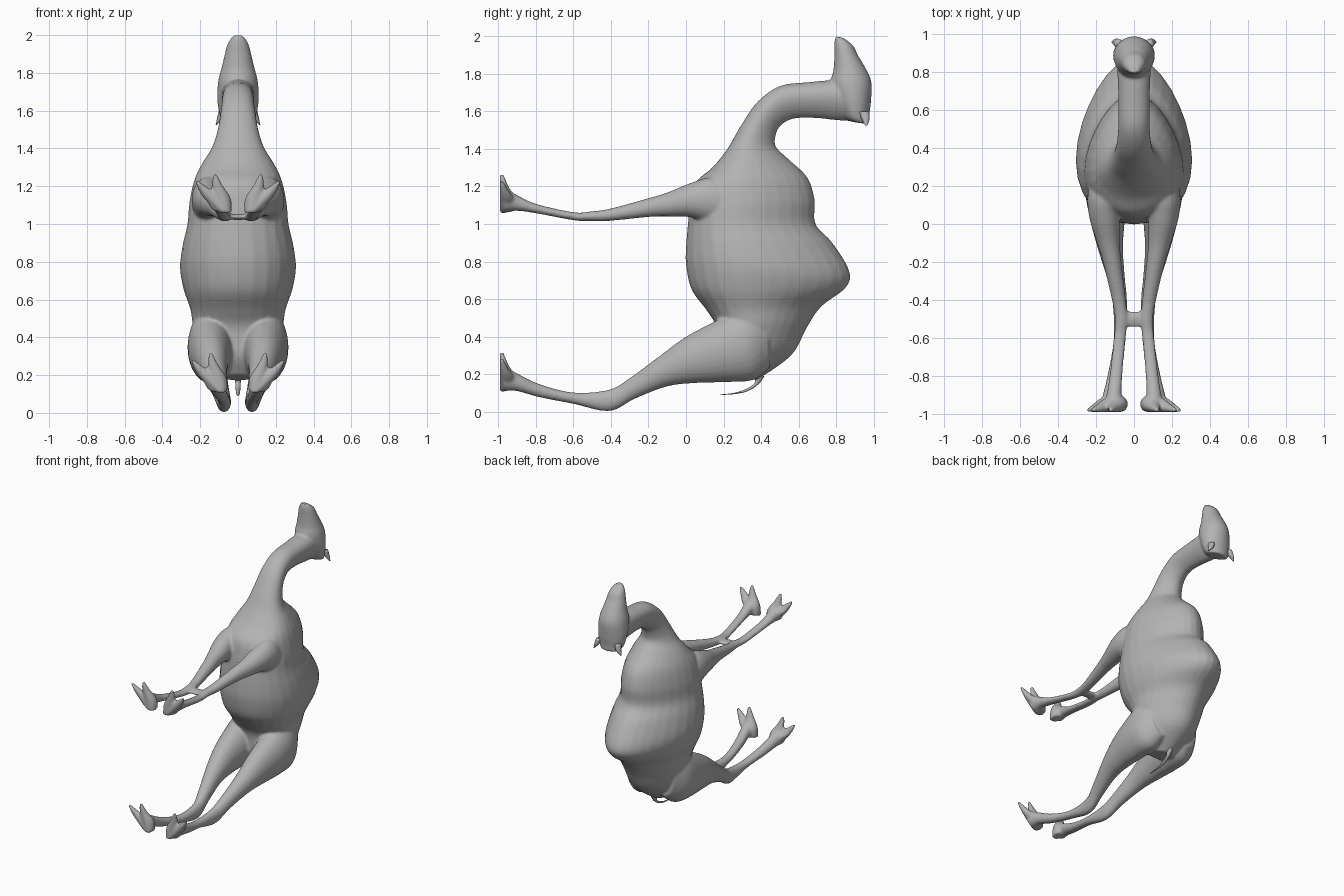
import bpy, bmesh, math
from mathutils import Vector

cube = bpy.data.objects.get("Cube")
if cube:
    bpy.data.objects.remove(cube, do_unlink=True)

grey = bpy.data.materials.new("plain grey")
grey.use_nodes = True
grey.diffuse_color = (0.45, 0.45, 0.45, 1)
bsdf = grey.node_tree.nodes["Principled BSDF"]
bsdf.inputs["Base Color"].default_value = (0.45, 0.45, 0.45, 1)
bsdf.inputs["Roughness"].default_value = 0.7


def spline(rows, steps):
    """Catmull-Rom interpolation of section rows."""
    out = []
    n = len(rows)
    for i in range(n - 1):
        p = [rows[max(i - 1, 0)], rows[i], rows[i + 1], rows[min(i + 2, n - 1)]]
        for s in range(steps):
            t = s / steps
            out.append([0.5 * (2 * b + (c - a) * t + (2 * a - 5 * b + 4 * c - d) * t * t
                               + (3 * b - a - 3 * c + d) * t ** 3)
                        for a, b, c, d in zip(*p)])
    out.append(list(rows[-1]))
    return out


def loft(bm, rows, side=1, shift=(0, 0), egg=0.0, steps=5, sides=28):
    """Skin ellipses; a row is y1, z1, y2, z2 (ends in the side plane), x centre, x half width."""
    rings = []
    for y1, z1, y2, z2, xc, hx in spline(rows, steps):
        ring = []
        for k in range(sides):
            a = 2 * math.pi * k / sides
            s = math.sin(a)
            x = xc + shift[0] + hx * math.cos(a) * (1 - egg * s)
            y = (y1 + y2) / 2 + (y2 - y1) / 2 * s
            z = (z1 + z2) / 2 + (z2 - z1) / 2 * s + shift[1]
            ring.append(bm.verts.new((side * x, y, z)))
        rings.append(ring)
    faces = [bm.faces.new(rings[0]), bm.faces.new(rings[-1])]
    for r, q in zip(rings, rings[1:]):
        for k in range(sides):
            j = (k + 1) % sides
            faces.append(bm.faces.new((r[k], r[j], q[j], q[k])))
    bmesh.ops.recalc_face_normals(bm, faces=faces)


def finish(bm, name):
    me = bpy.data.meshes.new(name)
    bm.to_mesh(me)
    bm.free()
    me.materials.append(grey)
    for p in me.polygons:
        p.use_smooth = True
    ob = bpy.data.objects.new(name, me)
    bpy.context.collection.objects.link(ob)
    return ob


# Trunk with hump, then the curved neck
trunk = [
    (0.22, 0.20, 0.38, 0.17, 0, 0.09),
    (0.17, 0.30, 0.56, 0.30, 0, 0.19),
    (0.16, 0.45, 0.645, 0.45, 0, 0.23),
    (0.11, 0.54, 0.72, 0.56, 0, 0.245),
    (0.03, 0.65, 0.85, 0.66, 0, 0.28),
    (0.0, 0.78, 0.87, 0.75, 0, 0.298),
    (0.0, 0.88, 0.78, 0.90, 0, 0.285),
    (0.01, 1.0, 0.69, 1.0, 0, 0.26),
    (0.02, 1.1, 0.685, 1.13, 0, 0.25),
    (0.05, 1.22, 0.645, 1.25, 0, 0.225),
    (0.14, 1.3, 0.54, 1.35, 0, 0.185),
    (0.22, 1.4, 0.48, 1.41, 0, 0.135),
    (0.29, 1.52, 0.475, 1.46, 0, 0.105),
    (0.38, 1.65, 0.50, 1.52, 0, 0.088),
    (0.50, 1.735, 0.57, 1.56, 0, 0.08),
    (0.65, 1.755, 0.68, 1.565, 0, 0.08),
    (0.80, 1.765, 0.83, 1.55, 0, 0.085),
    (0.90, 1.74, 0.92, 1.55, 0, 0.08),
]
head = [
    (0.88, 1.545, 0.975, 1.53, 0, 0.075),
    (0.84, 1.57, 0.975, 1.57, 0, 0.095),
    (0.80, 1.66, 0.985, 1.65, 0, 0.11),
    (0.77, 1.75, 0.987, 1.76, 0, 0.105),
    (0.785, 1.82, 0.945, 1.85, 0, 0.085),
    (0.79, 1.90, 0.915, 1.90, 0, 0.07),
    (0.79, 1.96, 0.89, 1.95, 0, 0.055),
    (0.795, 2.0, 0.84, 1.99, 0, 0.03),
]
rear_leg = [
    (0.42, 0.60, 0.45, 0.24, 0.12, 0.09),
    (0.30, 0.56, 0.36, 0.17, 0.14, 0.122),
    (0.17, 0.49, 0.22, 0.158, 0.145, 0.117),
    (0.0, 0.40, 0.05, 0.153, 0.14, 0.092),
    (-0.15, 0.29, -0.10, 0.135, 0.125, 0.067),
    (-0.30, 0.18, -0.27, 0.07, 0.095, 0.047),
    (-0.41, 0.118, -0.41, 0.003, 0.075, 0.038),
    (-0.60, 0.103, -0.60, 0.042, 0.075, 0.032),
    (-0.78, 0.148, -0.78, 0.077, 0.10, 0.036),
    (-0.90, 0.205, -0.90, 0.11, 0.122, 0.042),
    (-0.965, 0.24, -0.97, 0.11, 0.125, 0.055),
]
front_leg = [
    (0.30, 1.20, 0.30, 0.98, 0.13, 0.09),
    (0.15, 1.25, 0.15, 1.0, 0.155, 0.09),
    (0.03, 1.22, 0.03, 1.035, 0.155, 0.08),
    (-0.10, 1.168, -0.10, 1.04, 0.135, 0.06),
    (-0.20, 1.138, -0.20, 1.037, 0.115, 0.049),
    (-0.40, 1.083, -0.40, 1.017, 0.08, 0.037),
    (-0.50, 1.068, -0.50, 1.015, 0.067, 0.034),
    (-0.60, 1.063, -0.60, 1.02, 0.075, 0.032),
    (-0.80, 1.108, -0.80, 1.057, 0.095, 0.034),
    (-0.90, 1.155, -0.90, 1.07, 0.105, 0.04),
    (-0.965, 1.19, -0.97, 1.065, 0.11, 0.05),
]
# Splayed toes, lying on the flat sole
inner_toe = [
    (-0.99, 0.105, -0.91, 0.12, 0.085, 0.03),
    (-0.992, 0.18, -0.91, 0.19, 0.105, 0.045),
    (-0.992, 0.25, -0.945, 0.25, 0.13, 0.03),
    (-0.992, 0.315, -0.97, 0.315, 0.145, 0.01),
]
outer_toe = [
    (-0.99, 0.105, -0.91, 0.12, 0.09, 0.03),
    (-0.992, 0.17, -0.91, 0.18, 0.145, 0.048),
    (-0.992, 0.225, -0.945, 0.23, 0.195, 0.035),
    (-0.992, 0.28, -0.97, 0.28, 0.242, 0.01),
]
# Small web joining the front knees
knee_web = [
    (-0.46, 1.045, -0.46, 1.03, 0, 0.05),
    (-0.50, 1.055, -0.50, 1.02, 0, 0.06),
    (-0.54, 1.045, -0.54, 1.03, 0, 0.05),
]

bm = bmesh.new()
loft(bm, trunk, egg=0.25)
loft(bm, head)
loft(bm, knee_web)
for side in (1, -1):
    loft(bm, rear_leg, side)
    loft(bm, front_leg, side)
    for toe in (inner_toe, outer_toe):
        loft(bm, toe, side)
        loft(bm, toe, side, shift=(-0.022, 0.95))
body = finish(bm, "body")

# Fuse all limbs into one soft skin
remesh = body.modifiers.new("fuse", 'REMESH')
remesh.mode = 'VOXEL'
remesh.voxel_size = 0.009
remesh.use_smooth_shade = True
soften = body.modifiers.new("soften", 'SMOOTH')
soften.factor = 0.5
soften.iterations = 6

# Pointed ears
ear = [
    (0.92, 1.60, 0.975, 1.60, 0.08, 0.022),
    (0.935, 1.56, 0.978, 1.56, 0.093, 0.018),
    (0.955, 1.525, 0.965, 1.525, 0.115, 0.003),
]
for side, name in ((1, "left_ear"), (-1, "right_ear")):
    bm = bmesh.new()
    loft(bm, ear, side, sides=12)
    finish(bm, name)

# Thin curved tail
tail = [
    (0.36, 0.20, 0.42, 0.19, 0, 0.02),
    (0.365, 0.155, 0.39, 0.15, 0, 0.014),
    (0.325, 0.125, 0.335, 0.112, 0, 0.012),
    (0.26, 0.102, 0.265, 0.095, 0, 0.008),
    (0.18, 0.092, 0.18, 0.089, 0, 0.003),
]
bm = bmesh.new()
loft(bm, tail, sides=10)
finish(bm, "tail")
